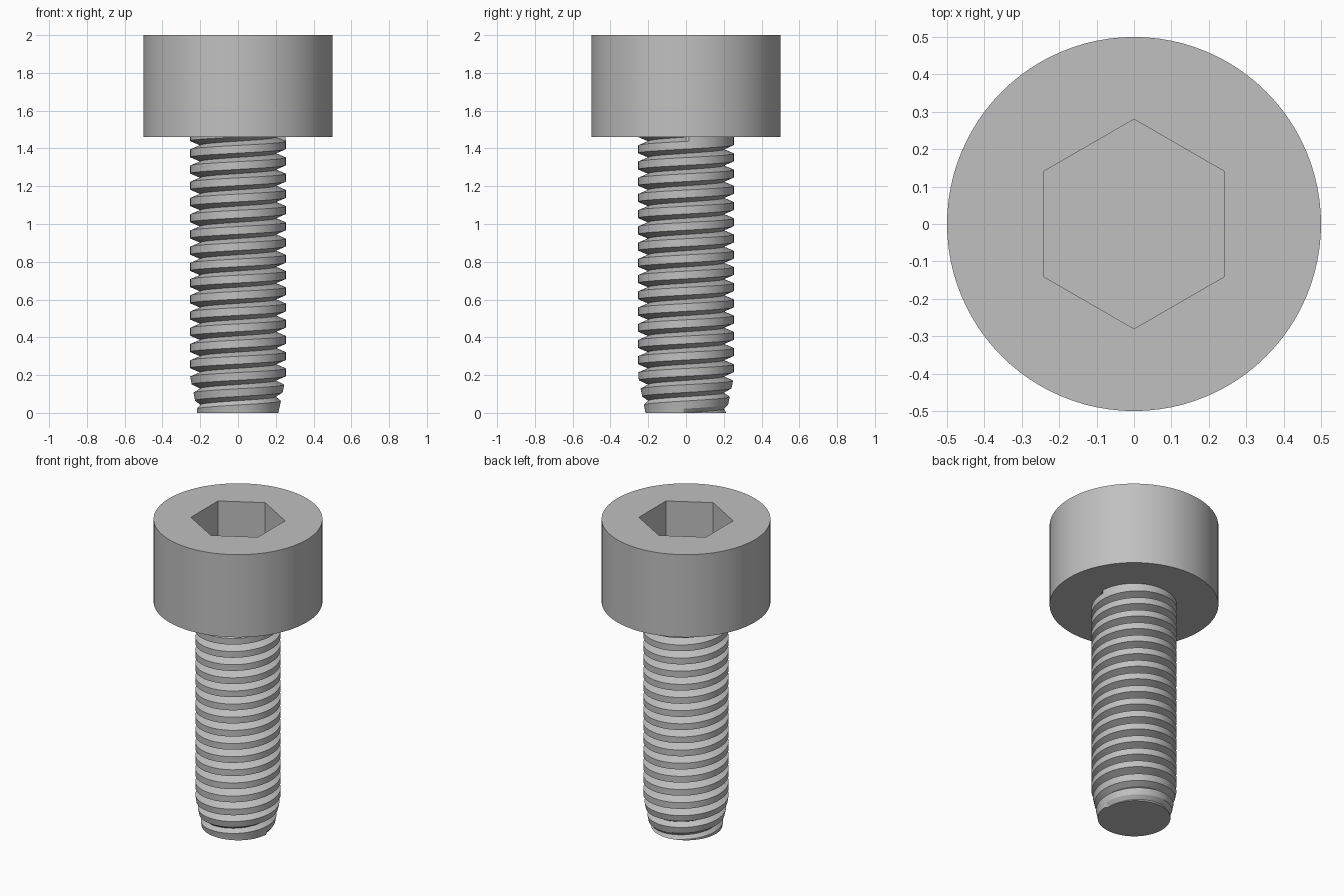
import bpy, bmesh, math

if "Cube" in bpy.data.objects:
    bpy.data.objects.remove(bpy.data.objects["Cube"], do_unlink=True)

HEAD_Z, TOP_Z, HEAD_R = 1.46, 2.0, 0.5
SOCKET_R, SOCKET_Z = 0.28, 1.70
CREST_R, ROOT_R, TIP_R, TAPER_Z = 0.253, 0.20, 0.214, 0.19
TURNS, SEG = 17, 96
PITCH = HEAD_Z / TURNS
FLANK = 0.0225

steel = bpy.data.materials.new("steel grey")
steel.use_nodes = True
colour = (0.53, 0.53, 0.53, 1)
steel.diffuse_color = colour
steel.node_tree.nodes["Principled BSDF"].inputs["Base Color"].default_value = colour


def finish(bm, name):
    """Turn a bmesh into a smooth-shaded object with sharp edges kept."""
    bmesh.ops.recalc_face_normals(bm, faces=bm.faces)
    mesh = bpy.data.meshes.new(name)
    bm.to_mesh(mesh)
    bm.free()
    mesh.materials.append(steel)
    obj = bpy.data.objects.new(name, mesh)
    bpy.context.collection.objects.link(obj)
    bpy.ops.object.select_all(action='DESELECT')
    obj.select_set(True)
    bpy.context.view_layer.objects.active = obj
    bpy.ops.object.shade_smooth_by_angle(angle=math.radians(25))
    return obj


def ring(bm, r, z, n, start=0.0):
    return [bm.verts.new((r * math.cos(start + 2 * math.pi * i / n),
                          r * math.sin(start + 2 * math.pi * i / n), z)) for i in range(n)]


def bridge(bm, a, b):
    n = len(a)
    for i in range(n):
        bm.faces.new((a[i], a[(i + 1) % n], b[(i + 1) % n], b[i]))


# Cylindrical head with a hexagonal socket pointing along y
bm = bmesh.new()
low, high = ring(bm, HEAD_R, HEAD_Z, SEG), ring(bm, HEAD_R, TOP_Z, SEG)
hex_top = ring(bm, SOCKET_R, TOP_Z, 6, math.pi / 6)
hex_low = ring(bm, SOCKET_R, SOCKET_Z, 6, math.pi / 6)
bm.faces.new(low)
bm.faces.new(hex_low)
bridge(bm, low, high)
bridge(bm, hex_top, hex_low)
# Flat top: one fan from each hexagon corner, joined by triangles
step, first = SEG // 6, SEG // 12
for k in range(6):
    mid = first + k * step
    for i in range(mid - step // 2, mid + step // 2):
        bm.faces.new((hex_top[k], high[i % SEG], high[(i + 1) % SEG]))
    bm.faces.new((hex_top[k], high[(mid + step // 2) % SEG], hex_top[(k + 1) % 6]))
finish(bm, "socket_head")


# Threaded shank: V groove swept up a right-handed helix, tapered at the tip
def outer(z):
    return min(CREST_R, TIP_R + (CREST_R - TIP_R) * max(z, 0) / TAPER_Z)


bm = bmesh.new()
columns = []
for s in range(-SEG, (TURNS + 1) * SEG + 1):
    angle, z = 2 * math.pi * s / SEG, PITCH * s / SEG
    grooved = 0 <= s <= TURNS * SEG
    points = []
    for dz in (0, FLANK, PITCH - FLANK):
        r = ROOT_R if dz == 0 and grooved else outer(z + dz)
        points.append(bm.verts.new((r * math.cos(angle), r * math.sin(angle), z + dz)))
    columns.append(points)
for s in range(len(columns) - 1 - SEG):
    here, after = columns[s], columns[s + 1]
    here, after = here + [columns[s + SEG][0]], after + [columns[s + 1 + SEG][0]]
    for j in range(3):
        bm.faces.new((here[j], after[j], after[j + 1], here[j + 1]))
# Trim both ends flat and close them
for height, direction in ((0, -1), (HEAD_Z, 1)):
    cut = bmesh.ops.bisect_plane(bm, geom=bm.verts[:] + bm.edges[:] + bm.faces[:], dist=1e-6,
                                 plane_co=(0, 0, height), plane_no=(0, 0, direction),
                                 clear_outer=True)
    rim = [e for e in cut["geom_cut"] if isinstance(e, bmesh.types.BMEdge)]
    bmesh.ops.edgeloop_fill(bm, edges=rim)
finish(bm, "threaded_shank")
